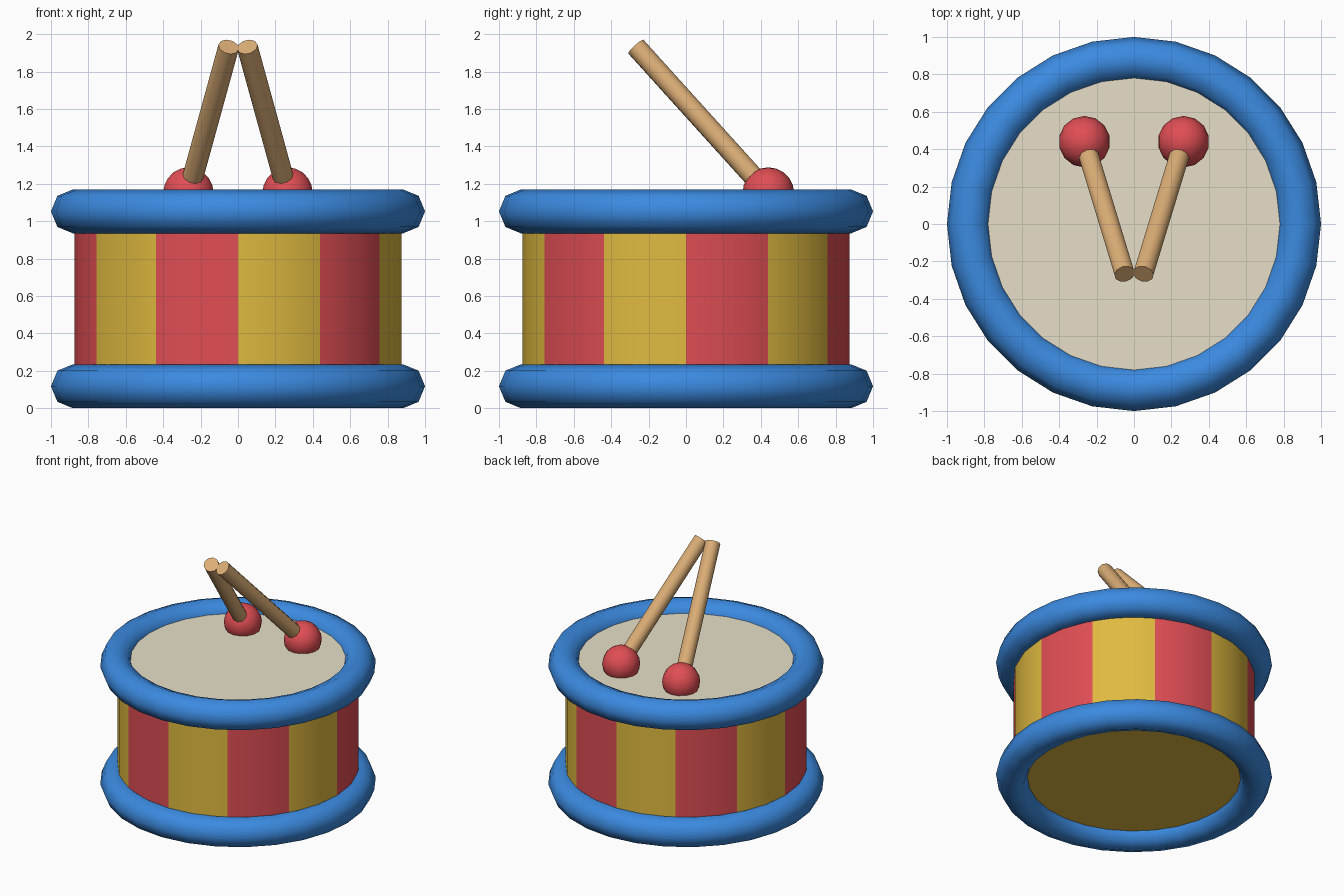
import bpy, math
from mathutils import Vector

if "Cube" in bpy.data.objects:
    bpy.data.objects.remove(bpy.data.objects["Cube"])


def material(name, hex_code):
    def linear(v):
        return v / 12.92 if v <= 0.04045 else ((v + 0.055) / 1.055) ** 2.4
    rgb = [linear(int(hex_code[i:i + 2], 16) / 255) for i in (0, 2, 4)]
    m = bpy.data.materials.new(name)
    m.diffuse_color = (*rgb, 1)
    m.use_nodes = True
    m.node_tree.nodes["Principled BSDF"].inputs["Base Color"].default_value = m.diffuse_color
    return m


gold = material("gold", "E0BA40")
red = material("red", "E04E54")
blue = material("blue", "3B8AE0")
cream = material("cream", "E8E0CA")
tan = material("tan_wood", "DCAE76")


def finish(name, *mats, angle=60):
    ob = bpy.context.object
    ob.name = name
    for m in mats:
        ob.data.materials.append(m)
    bpy.ops.object.shade_smooth_by_angle(angle=math.radians(angle))
    return ob


# Drum body with twelve alternating stripes; caps stay gold
z0, z1 = 0.10, 1.07
bpy.ops.mesh.primitive_cylinder_add(vertices=24, radius=0.875, depth=z1 - z0,
                                    location=(0, 0, (z0 + z1) / 2))
body = finish("drum_body", gold, red, angle=40)
for p in body.data.polygons:
    if abs(p.normal.z) < 0.5:
        theta = math.degrees(math.atan2(p.center.y, p.center.x))
        p.material_index = 1 if math.floor(theta / 30) % 2 == 0 else 0

# Drum skin
bpy.ops.mesh.primitive_cylinder_add(vertices=28, radius=0.86, depth=0.03,
                                    location=(0, 0, 1.075))
finish("drum_skin", cream, angle=40)

# Rounded hoops at the bottom and top
for name, z in (("bottom_hoop", 0.1175), ("top_hoop", 1.0525)):
    bpy.ops.mesh.primitive_torus_add(major_segments=28, minor_segments=8,
                                     major_radius=0.8825, minor_radius=0.1175,
                                     location=(0, 0, z))
    finish(name, blue)

# Pair of drumsticks leaning together
for side, s in (("left", -1), ("right", 1)):
    head = Vector((s * 0.265, 0.44, 1.15))
    end = Vector((s * 0.05, -0.267, 1.932))
    d = end - head
    rot = d.to_track_quat('Z', 'Y').to_euler()
    bpy.ops.mesh.primitive_cylinder_add(vertices=10, radius=0.056, depth=d.length,
                                        location=(head + end) / 2, rotation=rot)
    finish(side + "_stick", tan)
    bpy.ops.mesh.primitive_uv_sphere_add(segments=14, ring_count=10, radius=0.138,
                                         location=head)
    finish(side + "_stick_ball", red)
